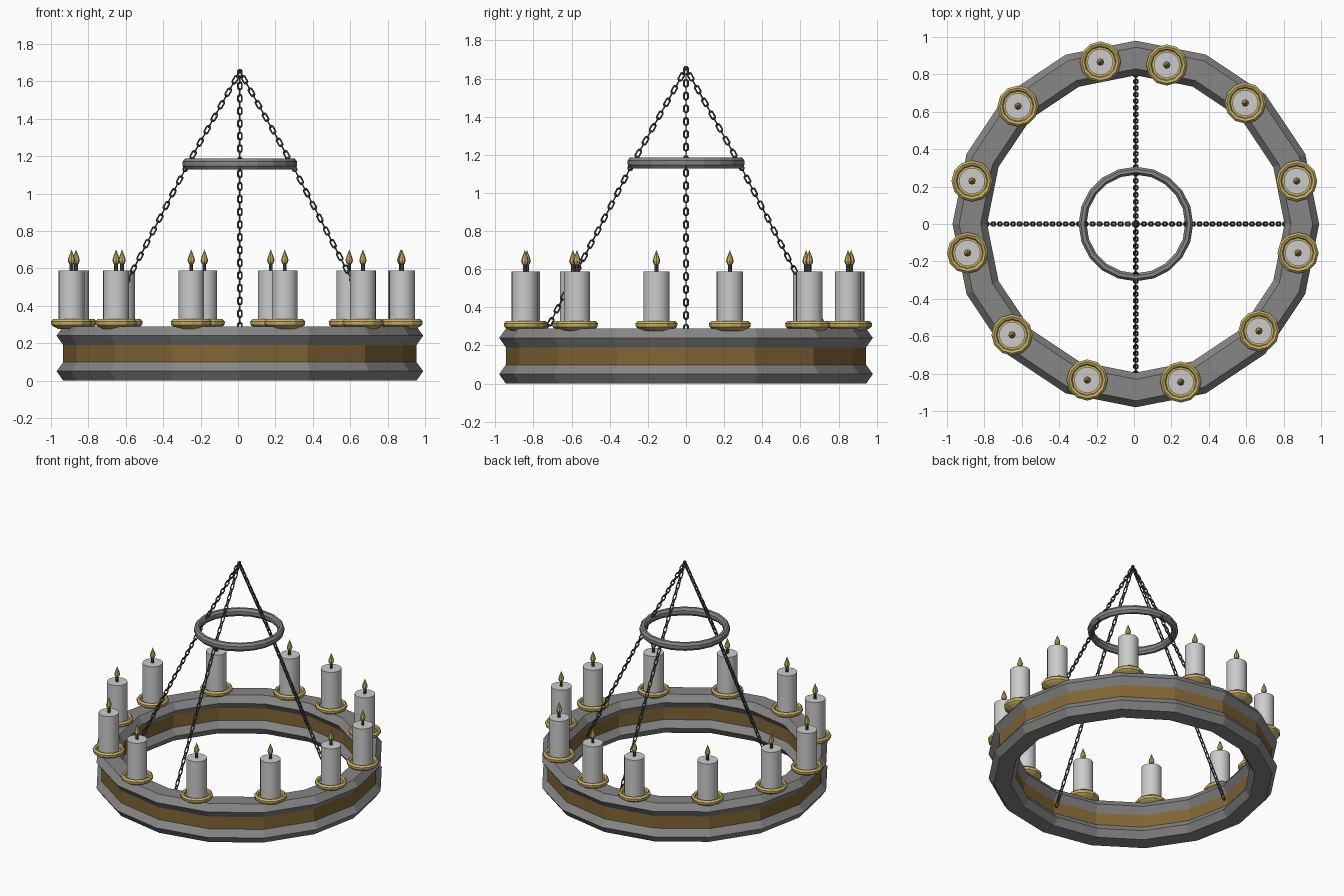
import bpy, bmesh, math
from mathutils import Vector, Matrix

if "Cube" in bpy.data.objects:
    bpy.data.objects.remove(bpy.data.objects["Cube"])

CX = 0.01  # hoop axis is slightly off the candle bounding centre


def mat(name, c):
    m = bpy.data.materials.new(name)
    m.diffuse_color = (*c, 1)
    m.use_nodes = True
    m.node_tree.nodes["Principled BSDF"].inputs["Base Color"].default_value = m.diffuse_color
    return m


WOOD = mat("wood", (0.22, 0.13, 0.035))
GOLD = mat("brass", (0.60, 0.45, 0.13))
IRON = mat("iron", (0.24, 0.24, 0.24))
DARK = mat("dark_iron", (0.08, 0.08, 0.085))


def add_object(name, bm, material=None):
    bmesh.ops.recalc_face_normals(bm, faces=bm.faces)
    me = bpy.data.meshes.new(name)
    bm.to_mesh(me)
    bm.free()
    if material:
        me.materials.append(material)
    ob = bpy.data.objects.new(name, me)
    bpy.context.collection.objects.link(ob)
    return ob


def lathe(name, profile, sides, loc, material=None, closed=False, smooth=False):
    """Revolve (radius, z) points; radius 0 points merge into poles."""
    bm = bmesh.new()
    rings = []
    for i in range(sides):
        a = 2 * math.pi * i / sides
        rings.append([bm.verts.new((r * math.cos(a), r * math.sin(a), z)) for r, z in profile])
    n = len(profile)
    for i in range(sides):
        p, q = rings[i], rings[(i + 1) % sides]
        for j in range(n if closed else n - 1):
            k = (j + 1) % n
            bm.faces.new((p[j], q[j], q[k], p[k]))
    bmesh.ops.remove_doubles(bm, verts=bm.verts, dist=1e-5)
    ob = add_object(name, bm, material)
    ob.location = loc
    if smooth:
        for f in ob.data.polygons:
            f.use_smooth = abs(f.normal.z) < 0.5
    return ob


# Large hoop: two bevelled iron bands around a wooden core
def band(z):
    return [(0.945, z), (0.98, z + 0.05), (0.945, z + 0.098),
            (0.83, z + 0.098), (0.795, z + 0.05), (0.83, z)]


lathe("lower_iron_band", band(0.0), 16, (CX, 0, 0), IRON, closed=True)
lathe("upper_iron_band", band(0.19), 16, (CX, 0, 0), IRON, closed=True)
lathe("wooden_hoop", [(0.945, 0.09), (0.945, 0.20), (0.83, 0.20), (0.83, 0.09)],
      16, (CX, 0, 0), WOOD, closed=True)

# Small upper hoop
lathe("upper_hoop", [(0.285 + 0.023 * math.cos(t * math.pi / 4 + math.pi / 8),
                      1.158 + 0.031 * math.sin(t * math.pi / 4 + math.pi / 8)) for t in range(8)],
      20, (CX, 0, 0), IRON, closed=True)

# Candles, unevenly spaced around the hoop
SPOTS = [(-0.18, 0.866), (0.175, 0.85), (0.595, 0.647), (0.87, 0.23), (0.877, -0.155),
         (0.668, -0.572), (0.25, -0.845), (-0.25, -0.834), (-0.652, -0.593),
         (-0.89, -0.155), (-0.866, 0.23), (-0.62, 0.63)]
DISH = [(0, 0.275), (0.07, 0.275), (0.095, 0.288), (0.108, 0.298), (0.11, 0.316),
        (0.098, 0.328), (0.085, 0.322), (0.08, 0.31), (0, 0.31)]
WAX = [(0, 0.30), (0.069, 0.30), (0.069, 0.588), (0, 0.588)]
WICK = [(0, 0.58), (0.010, 0.58), (0.010, 0.63), (0, 0.63)]
FLAME = [(0, 0.618), (0.014, 0.625), (0.020, 0.642), (0.014, 0.665), (0.006, 0.685), (0, 0.702)]
for i, (x, y) in enumerate(SPOTS, 1):
    at = (x, y, 0)
    lathe(f"candle_dish_{i}", DISH, 12, at, GOLD)
    lathe(f"candle_{i}", WAX, 24, at, smooth=True)
    lathe(f"wick_{i}", WICK, 8, at, DARK)
    lathe(f"flame_{i}", FLAME, 8, at, GOLD)

# Chain link: oval loop along local z, lying in the local xz plane
STEP, HALF, RAD, WIRE = 0.038, 0.014, 0.0105, 0.0045


def add_link(bm, matrix):
    loop = []
    for i in range(12):
        a = 2 * math.pi * (i + 0.5) / 12
        c = Vector((RAD * math.cos(a), 0, RAD * math.sin(a) + math.copysign(HALF - 0.002, math.sin(a))))
        out = Vector((math.cos(a), 0, math.sin(a)))
        loop.append([bm.verts.new(matrix @ (c + WIRE * (out * math.cos(b) + Vector((0, math.sin(b), 0)))))
                     for b in (math.pi * k / 3 for k in range(6))])
    for i in range(12):
        p, q = loop[i], loop[(i + 1) % 12]
        for k in range(6):
            bm.faces.new((p[k], q[k], q[(k + 1) % 6], p[(k + 1) % 6]))


# Four chains from the apex, past the small hoop, to the inside of the large hoop
PATH = [Vector((0.0, 0, 1.652)), Vector((0.282, 0, 1.15)), Vector((0.81, 0, 0.13))]
for n, name in enumerate(("right", "back", "left", "front")):
    bm = bmesh.new()
    turn = Matrix.Translation((CX, 0, 0)) @ Matrix.Rotation(n * math.pi / 2, 4, 'Z')
    count = 0
    for a, b in zip(PATH, PATH[1:]):
        links = round((b - a).length / STEP)
        tilt = (a - b).to_track_quat('Z', 'Y').to_matrix().to_4x4()
        for i in range(links):
            spin = Matrix.Rotation(count % 2 * math.pi / 2, 4, 'Z')
            add_link(bm, turn @ Matrix.Translation(a.lerp(b, (i + 0.3) / links)) @ tilt @ spin)
            count += 1
    add_object(f"{name}_chain", bm, DARK)
